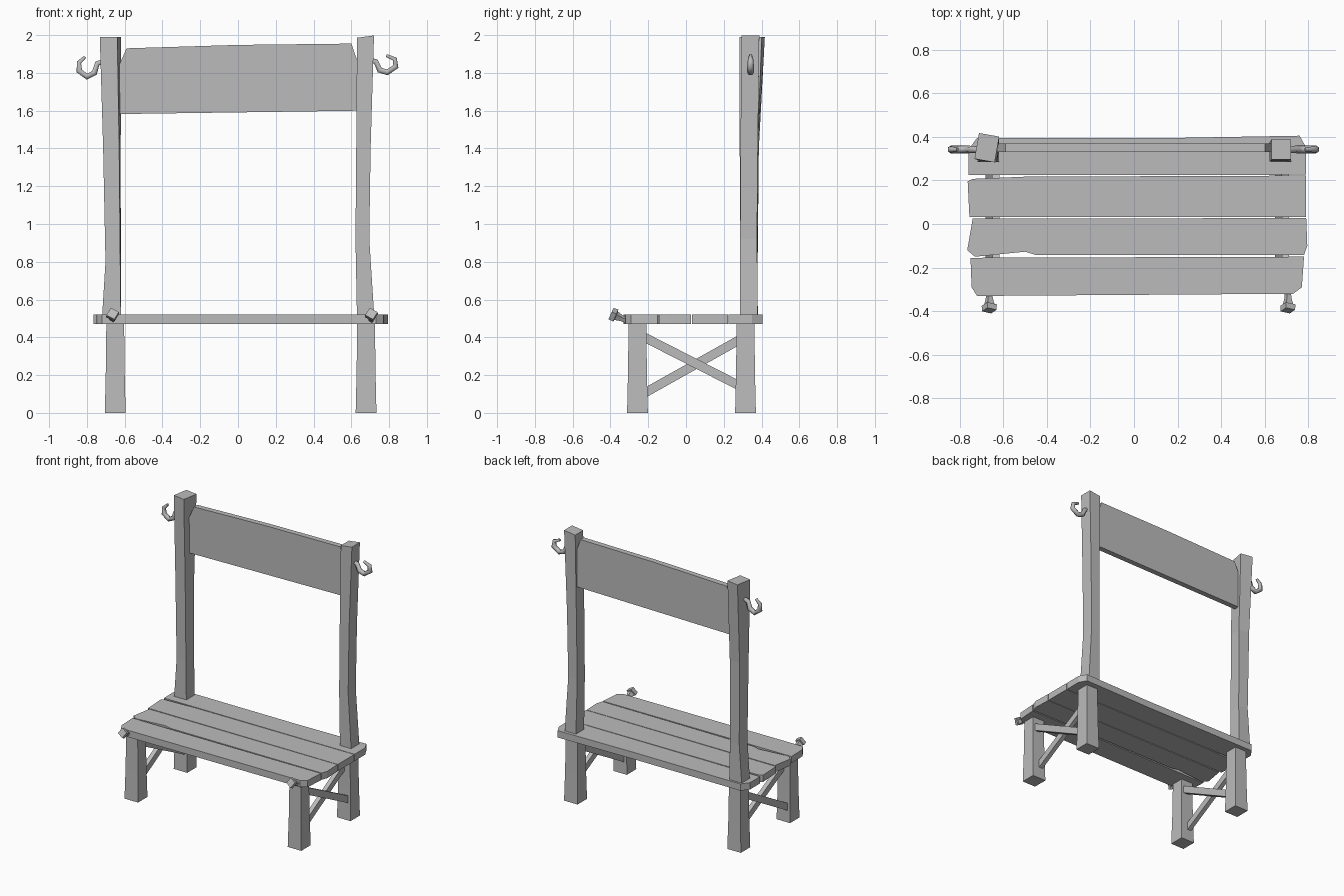
import bpy, bmesh, math
from mathutils import Vector, Matrix

cube = bpy.data.objects.get("Cube")
if cube:
    bpy.data.objects.remove(cube, do_unlink=True)

mat = bpy.data.materials.new("plain grey")
mat.use_nodes = True
GREY = (0.5, 0.5, 0.5, 1)
mat.diffuse_color = GREY
mat.node_tree.nodes["Principled BSDF"].inputs["Base Color"].default_value = GREY


def finish(name, bm):
    bmesh.ops.recalc_face_normals(bm, faces=bm.faces)
    me = bpy.data.meshes.new(name)
    bm.to_mesh(me)
    bm.free()
    me.materials.append(mat)
    ob = bpy.data.objects.new(name, me)
    bpy.context.collection.objects.link(ob)
    return ob


def loft(name, rings):
    """Skin a list of equal-length point rings and cap both ends."""
    bm = bmesh.new()
    rows = [[bm.verts.new(p) for p in ring] for ring in rings]
    for a, b in zip(rows, rows[1:]):
        for i in range(len(a)):
            j = (i + 1) % len(a)
            bm.faces.new((a[i], a[j], b[j], b[i]))
    bm.faces.new(rows[0])
    bm.faces.new(rows[-1])
    return finish(name, bm)


def square(x0, x1, y0, y1, z, twist=0, slant=0):
    """Horizontal four-cornered section, optionally twisted and slanted."""
    c = Vector(((x0 + x1) / 2, (y0 + y1) / 2, z))
    turn = Matrix.Rotation(math.radians(twist), 3, "Z")
    hx, hy = (x1 - x0) / 2, (y1 - y0) / 2
    return [c + turn @ Vector((sx * hx, sy * hy, sx * slant))
            for sx, sy in ((-1, -1), (1, -1), (1, 1), (-1, 1))]


# Seat planks: hand-cut outlines with chipped corners
planks = {
    "seat_plank_front": [(-.75, -.155), (-.745, -.29), (-.72, -.33), (.73, -.32),
                         (.77, -.29), (.78, -.15)],
    "seat_plank_mid_front": [(-.74, .025), (-.765, -.12), (-.73, -.15), (-.5, -.127),
                             (-.45, -.142), (.78, -.142), (.795, -.1), (.79, .027)],
    "seat_plank_mid_back": [(-.755, .033), (-.763, .195), (-.74, .207), (-.5, .217),
                            (.79, .222), (.79, .031)],
    "seat_plank_back": [(-.76, .225), (-.76, .34), (-.72, .395), (.2, .395),
                        (.76, .405), (.79, .35), (.79, .226)],
}
for name, outline in planks.items():
    loft(name, [[(x, y, z) for x, y in outline] for z in (.47, .52)])

# Backboard with clipped upper corners
board = [(-.63, 1.582), (.64, 1.6), (.64, 1.84), (.6, 1.955), (0, 1.948), (-.59, 1.93), (-.63, 1.84)]
loft("backboard", [[(x, y, z) for x, z in board] for y in (.33, .37)])

# Legs and crossed braces at each end
for side, cx in (("right", -.65), ("left", .678)):
    for end, cy in (("front", -.257), ("back", .315)):
        loft(f"{end}_leg_{side}",
             [square(cx - w, cx + w, cy - w, cy + w, z)
              for z, w in ((0, .055), (.22, .05), (.475, .047))])
    for name, off, z0, z1 in (("falling", .016, .4, .145), ("rising", -.016, .105, .385)):
        a, b = Vector((cx + off, -.22, z0)), Vector((cx + off, .28, z1))
        d = (b - a).normalized()
        up = Vector((1, 0, 0)).cross(d) * .024
        out = Vector((.016, 0, 0))
        loft(f"{name}_brace_{side}",
             [[p - out - up, p + out - up, p + out + up, p - out + up] for p in (a, b)])

# Tall bent posts behind the seat
loft("back_post_right", [square(-.72, -.62, .285, .38, .5),
                         square(-.7, -.622, .287, .378, .8, -2),
                         square(-.71, -.625, .288, .382, 1.4, -5),
                         square(-.722, -.628, .29, .41, 1.99, -10)])
loft("back_post_left", [square(.63, .722, .285, .38, .5),
                        square(.622, .695, .287, .376, .92),
                        square(.626, .702, .288, .38, 1.4),
                        square(.63, .72, .295, .388, 1.992, 0, .006)])

# Iron hooks on the outer faces of the posts
hooks = {
    "hook_right": [(-.7, 1.865), (-.745, 1.85), (-.76, 1.8), (-.8, 1.78), (-.84, 1.81),
                   (-.842, 1.855), (-.81, 1.885)],
    "hook_left": [(.68, 1.872), (.73, 1.86), (.75, 1.815), (.79, 1.803), (.835, 1.833),
                  (.83, 1.873), (.785, 1.892)],
}
for name, path in hooks.items():
    cu = bpy.data.curves.new(name, "CURVE")
    cu.dimensions = "3D"
    cu.bevel_depth = .018
    cu.bevel_resolution = 1
    cu.use_fill_caps = True
    sp = cu.splines.new("POLY")
    sp.points.add(len(path) - 1)
    for i, (pt, (x, z)) in enumerate(zip(sp.points, path)):
        pt.co = (x, .342, z, 1)
        pt.radius = (.8, .9, 1, 1, 1, .8, .5)[i]
    cu.materials.append(mat)
    bpy.context.collection.objects.link(bpy.data.objects.new(name, cu))

# Tilted square-headed pegs on the front edge
for side, x in (("right", -.664), ("left", .706)):
    start = Vector((x, -.31, .488))
    axis = Vector((0, -.92, .4)).normalized()
    u = Vector((1, 0, 0))
    v = axis.cross(u)
    rings = []
    for t, r in ((0, .014), (.035, .017), (.065, .025), (.068, .036), (.095, .034)):
        rings.append([start + axis * t + (u * math.cos(a) + v * math.sin(a)) * r
                      for a in (math.radians(15 + 90 * k) for k in range(4))])
    loft(f"front_peg_{side}", rings)
